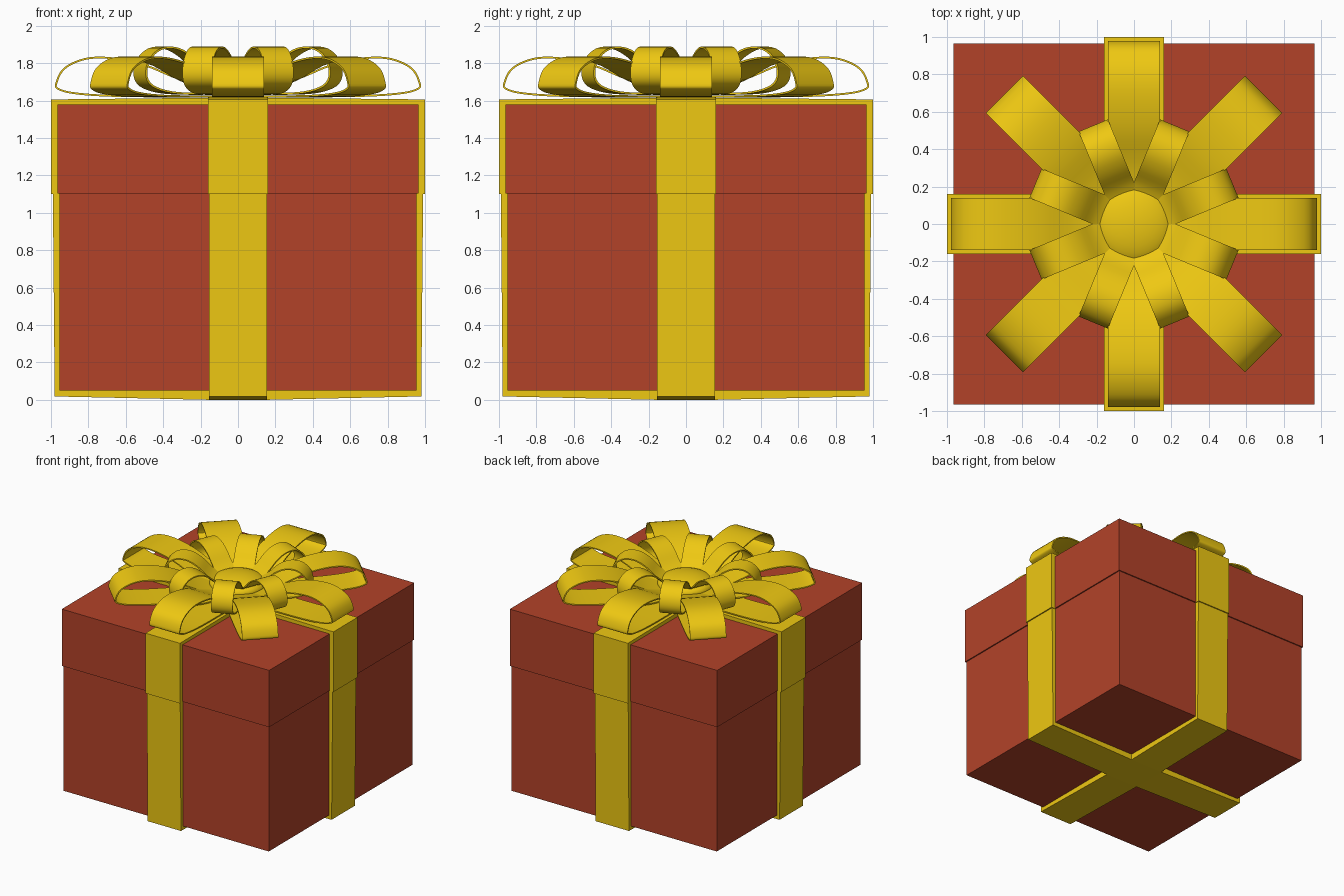
import bpy, bmesh, math
from mathutils import Vector, Matrix

if "Cube" in bpy.data.objects:
    bpy.data.objects.remove(bpy.data.objects["Cube"])


def material(name, rgb):
    m = bpy.data.materials.new(name)
    m.diffuse_color = (*rgb, 1)
    m.use_nodes = True
    m.node_tree.nodes["Principled BSDF"].inputs["Base Color"].default_value = m.diffuse_color
    return m


RED = material("red_paper", (0.45, 0.055, 0.022))
GOLD = material("gold_ribbon", (0.86, 0.58, 0.006))


def add(name, bm, mat):
    bmesh.ops.recalc_face_normals(bm, faces=bm.faces)
    me = bpy.data.meshes.new(name)
    bm.to_mesh(me)
    bm.free()
    me.materials.append(mat)
    ob = bpy.data.objects.new(name, me)
    bpy.context.collection.objects.link(ob)
    return ob


def smooth(ob):
    bpy.ops.object.select_all(action='DESELECT')
    ob.select_set(True)
    bpy.context.view_layer.objects.active = ob
    for mod in list(ob.modifiers):
        bpy.ops.object.modifier_apply(modifier=mod.name)
    bpy.ops.object.shade_smooth_by_angle(angle=math.radians(40))


def box(name, half, z0, z1):
    bm = bmesh.new()
    bmesh.ops.create_cube(bm, size=1, matrix=Matrix.Translation((0, 0, (z0 + z1) / 2))
                          @ Matrix.Diagonal((2 * half, 2 * half, z1 - z0, 1)))
    return add(name, bm, RED)


def band(name, right_side, half_width, angle):
    # mirrored outline extruded across the ribbon width
    outline = right_side + [(-x, z) for x, z in reversed(right_side)]
    bm = bmesh.new()
    face = bm.faces.new([bm.verts.new((x, -half_width, z)) for x, z in outline])
    ext = bmesh.ops.extrude_face_region(bm, geom=[face])["geom"]
    bmesh.ops.translate(bm, vec=(0, 2 * half_width, 0),
                        verts=[v for v in ext if isinstance(v, bmesh.types.BMVert)])
    bmesh.ops.rotate(bm, matrix=Matrix.Rotation(angle, 3, 'Z'), verts=bm.verts)
    return add(name, bm, GOLD)


def spline(pts, steps=4):
    # Catmull-Rom curve through the profile points
    p = [Vector(q) for q in [pts[0]] + pts + [pts[-1]]]
    out = []
    for a, b, c, d in zip(p, p[1:], p[2:], p[3:]):
        for i in range(steps):
            t = i / steps
            out.append(0.5 * (2 * b + (c - a) * t + (2 * a - 5 * b + 4 * c - d) * t * t
                              + (3 * b - a - 3 * c + d) * t ** 3))
    return out + [p[-1]]


def bow_loop(name, pts, half_width, angle):
    bm = bmesh.new()
    rows = [[bm.verts.new((q.x, y, q.y)) for y in (-half_width, half_width)]
            for q in spline(pts)]
    for a, b in zip(rows, rows[1:]):
        bm.faces.new((a[0], a[1], b[1], b[0]))
    bmesh.ops.rotate(bm, matrix=Matrix.Rotation(angle, 3, 'Z'), verts=bm.verts)
    ob = add(name, bm, GOLD)
    sol = ob.modifiers.new("thickness", 'SOLIDIFY')
    sol.thickness = 0.01
    sol.offset = 0
    smooth(ob)


# Box and lid
box("box_base", 0.955, 0.05, 1.12)
box("box_lid", 0.965, 1.102, 1.58)

# Crossed ribbons around base and lid
for i in range(2):
    a = i * math.pi / 2
    band(f"base_ribbon_{i}", [(0.155, 0), (0.98, 0.018), (0.99, 1.11)], 0.155, a)
    band(f"lid_ribbon_{i}", [(1.0, 1.10), (1.0, 1.606), (0.155, 1.615)], 0.16, a)

# Bow: eight long loops with eight short loops between them
LONG = [(0.05, 1.622), (0.4, 1.622), (0.7, 1.626), (0.88, 1.64), (0.96, 1.662), (0.972, 1.69),
        (0.93, 1.77), (0.82, 1.822), (0.68, 1.827), (0.5, 1.79), (0.3, 1.71), (0.05, 1.65)]
SHORT = [(0.05, 1.64), (0.25, 1.636), (0.42, 1.645), (0.53, 1.68), (0.565, 1.74), (0.545, 1.82),
         (0.48, 1.875), (0.39, 1.88), (0.3, 1.835), (0.2, 1.745), (0.05, 1.68)]
for k in range(8):
    bow_loop(f"long_bow_loop_{k}", LONG, 0.14, k * math.pi / 4)
    bow_loop(f"short_bow_loop_{k}", SHORT, 0.085, (k + 0.5) * math.pi / 4)

# Rounded bow centre
bm = bmesh.new()
bmesh.ops.create_uvsphere(bm, u_segments=32, v_segments=16, radius=1,
                          matrix=Matrix.Translation((0, 0, 1.69))
                          @ Matrix.Diagonal((0.22, 0.22, 0.08, 1)))
smooth(add("bow_centre", bm, GOLD))
